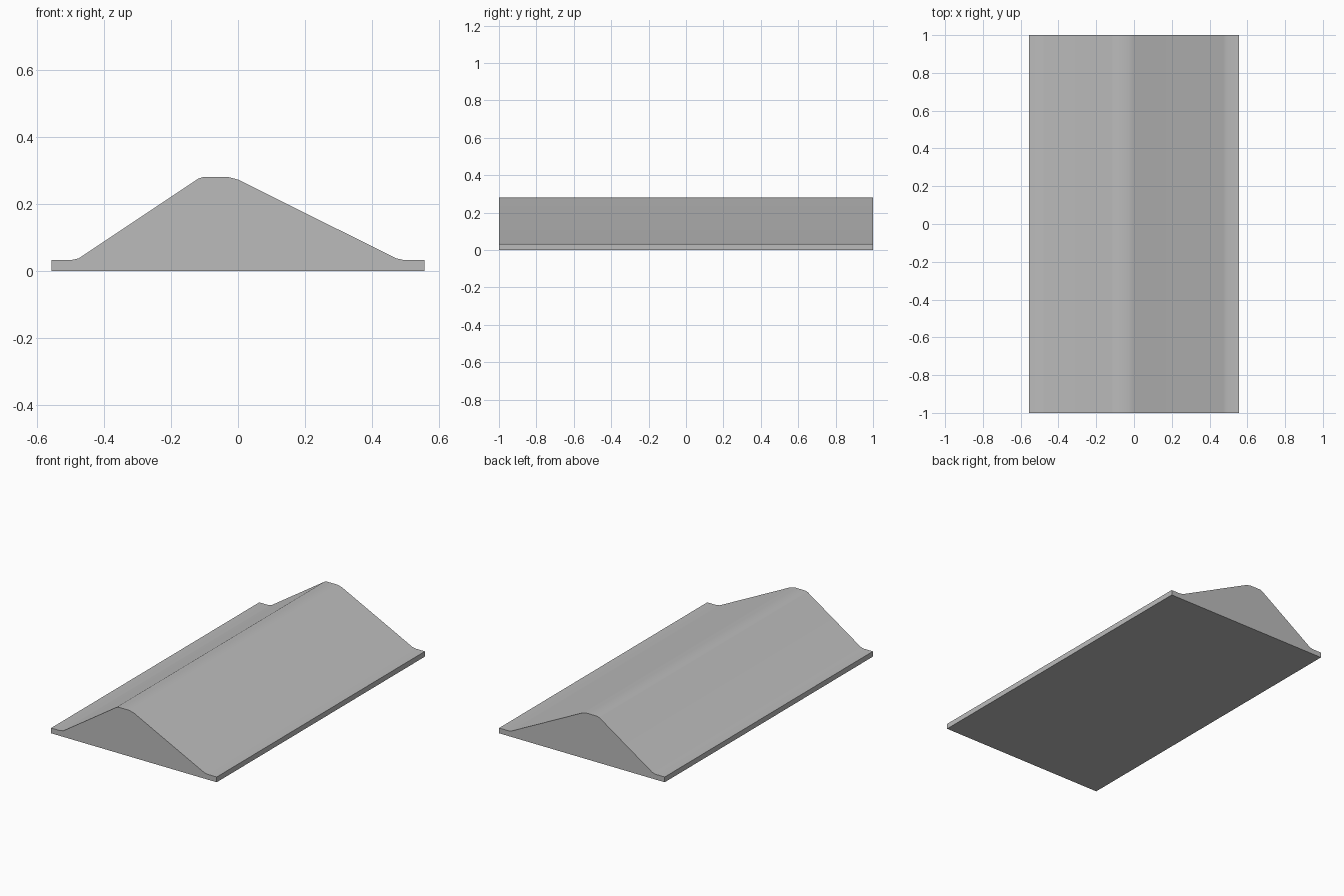
import bpy
import bmesh
import math

# Remove the default object
cube = bpy.data.objects.get("Cube")
if cube:
    bpy.data.objects.remove(cube, do_unlink=True)

LENGTH = 2.0
HALF_WIDTH = 0.557
LIP = 0.032

# Single concrete grey
grey = bpy.data.materials.new("concrete_grey")
grey.use_nodes = True
colour = (0.5, 0.5, 0.5, 1.0)
grey.diffuse_color = colour
grey.node_tree.nodes["Principled BSDF"].inputs["Base Color"].default_value = colour

# Cross-section: flat base, thin side lips, uneven slopes and a blunt crest
profile = [
    (-HALF_WIDTH, 0), (HALF_WIDTH, 0), (HALF_WIDTH, LIP),
    (0.495, LIP), (0.472, 0.037),
    (0.0, 0.272), (-0.03, 0.28),
    (-0.103, 0.28), (-0.118, 0.275),
    (-0.475, 0.037), (-0.497, LIP),
    (-HALF_WIDTH, LIP),
]

# Extrude the section along the length
bm = bmesh.new()
section = bm.faces.new([bm.verts.new((x, -LENGTH / 2, z)) for x, z in profile])
extruded = bmesh.ops.extrude_face_region(bm, geom=[section], use_keep_orig=True)
far_verts = [v for v in extruded["geom"] if isinstance(v, bmesh.types.BMVert)]
bmesh.ops.translate(bm, verts=far_verts, vec=(0, LENGTH, 0))
bmesh.ops.recalc_face_normals(bm, faces=bm.faces)
mesh = bpy.data.meshes.new("ridge_block")
bm.to_mesh(mesh)
bm.free()
mesh.materials.append(grey)

block = bpy.data.objects.new("ridge_block", mesh)
bpy.context.collection.objects.link(block)

# Soft bends on the slopes, crisp ends and base
bpy.ops.object.select_all(action="DESELECT")
block.select_set(True)
bpy.context.view_layer.objects.active = block
bpy.ops.object.shade_smooth_by_angle(angle=math.radians(35))
